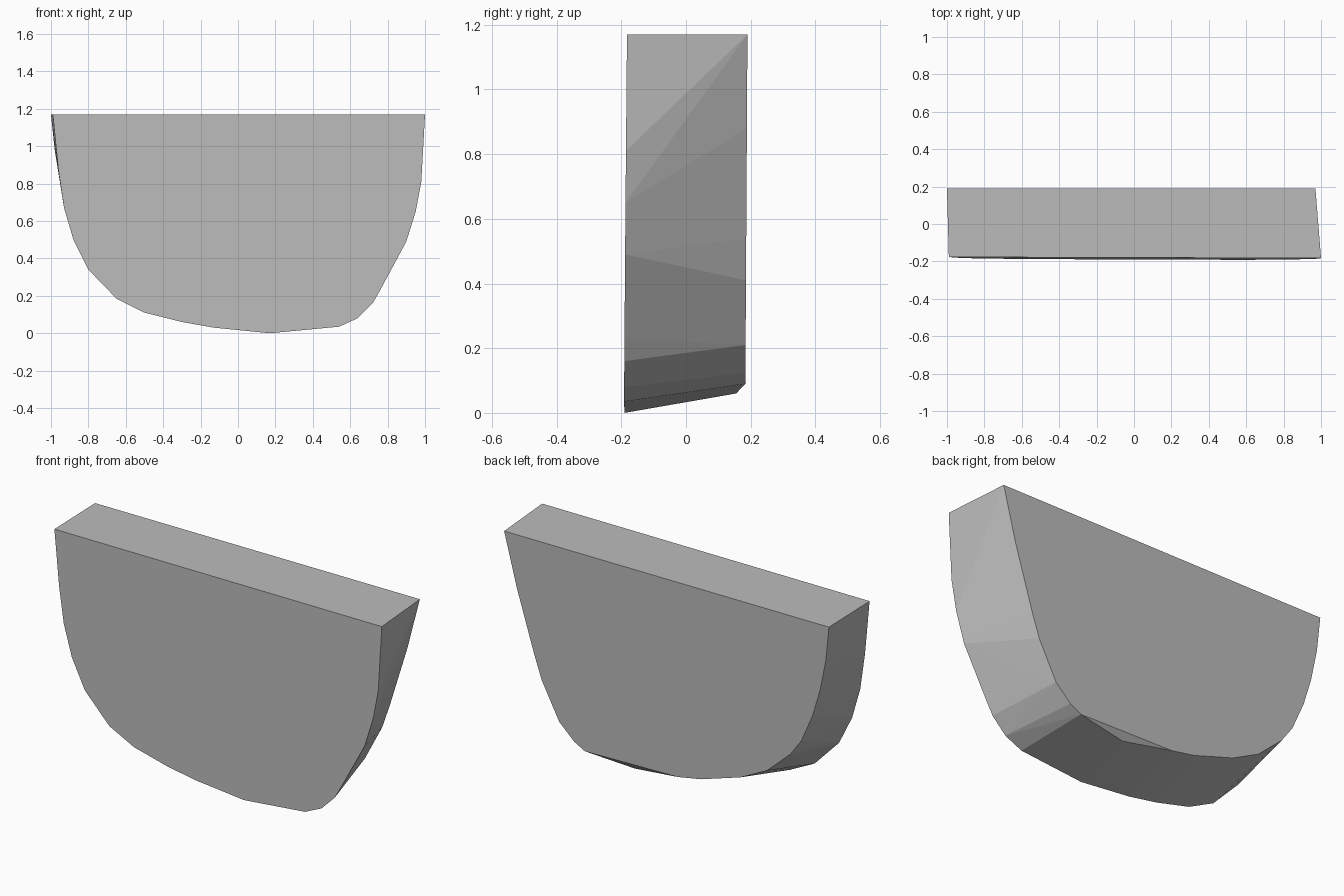
import bpy, bmesh

# Front and back outlines as (x, z); the back one is a little smaller and higher
front = [(-0.99, 1.17), (-0.96, 0.87), (-0.93, 0.67), (-0.88, 0.50), (-0.80, 0.34),
         (-0.65, 0.185), (-0.50, 0.11), (-0.30, 0.06), (-0.13, 0.03), (0.17, 0.0),
         (0.54, 0.035), (0.64, 0.08), (0.72, 0.16), (0.76, 0.23), (0.90, 0.49),
         (0.95, 0.65), (0.98, 0.81), (1.0, 1.17)]
back = [(-1.0, 1.17), (-0.98, 0.98), (-0.945, 0.81), (-0.90, 0.66), (-0.83, 0.50),
        (-0.765, 0.41), (-0.62, 0.28), (-0.46, 0.20), (-0.22, 0.125), (-0.08, 0.10),
        (0.485, 0.09), (0.55, 0.125), (0.64, 0.21), (0.745, 0.41), (0.79, 0.54),
        (0.86, 0.77), (0.895, 0.88), (0.97, 1.17)]

grey = bpy.data.materials.new("plain_grey")
grey.diffuse_color = (0.5, 0.5, 0.5, 1)

# Slab: convex skin over both outlines, with a small chamfer point under the back edge
bm = bmesh.new()
for x, z in front:
    bm.verts.new((x, -0.19 + 0.009 * z - 0.003 * x, z))
for x, z in back:
    bm.verts.new((x, 0.183 + 0.006 * z, z))
bm.verts.new((0.2, 0.155, 0.06))
hull = bmesh.ops.convex_hull(bm, input=bm.verts[:])
loose = [v for v in bm.verts if not v.link_faces]
bmesh.ops.delete(bm, geom=loose, context='VERTS')
bmesh.ops.recalc_face_normals(bm, faces=bm.faces[:])

mesh = bpy.data.meshes.new("rounded_slab")
bm.to_mesh(mesh)
bm.free()
mesh.materials.append(grey)
slab = bpy.data.objects.new("rounded_slab", mesh)
bpy.context.collection.objects.link(slab)
